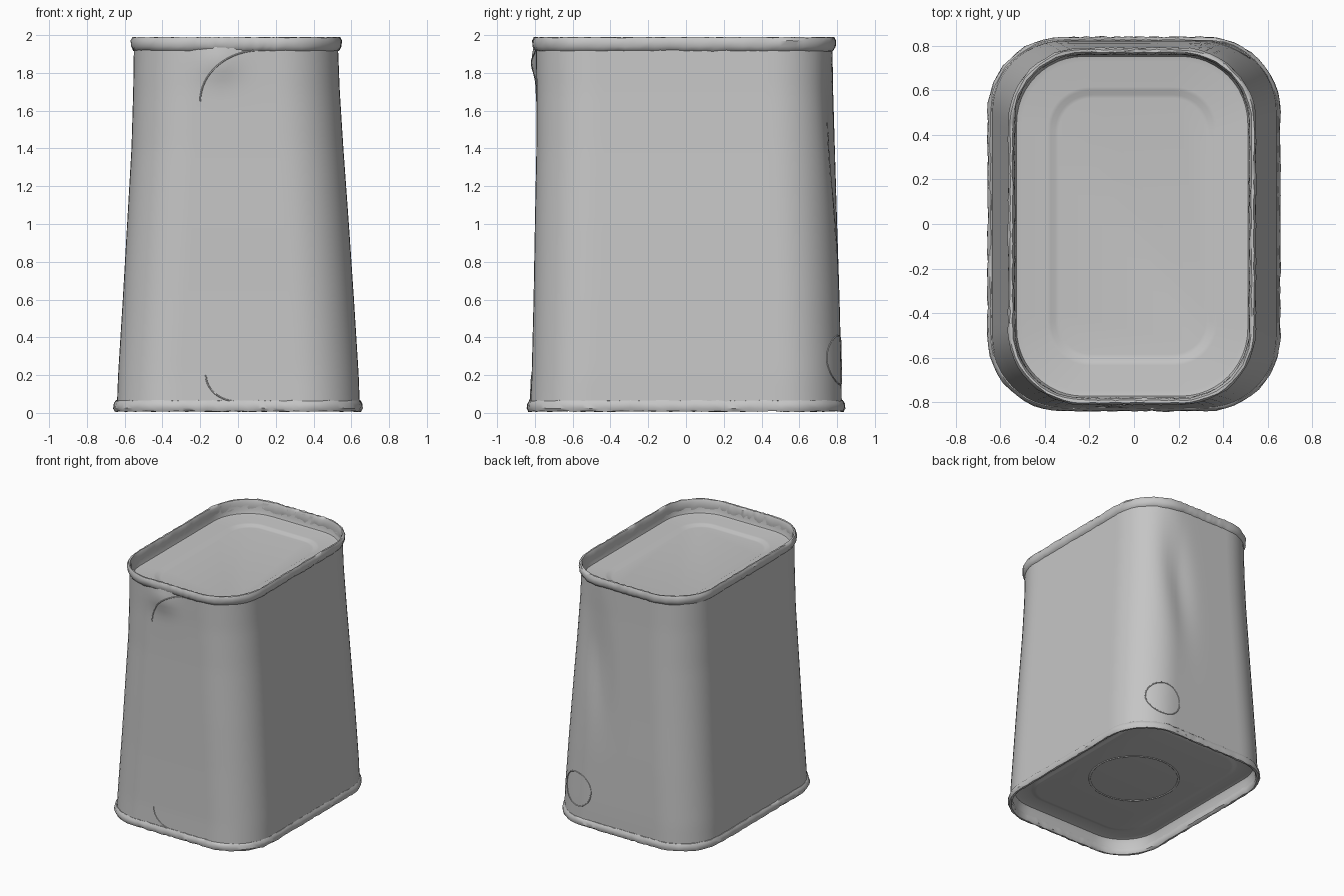
import bpy, bmesh, math, random
from mathutils import Vector

if "Cube" in bpy.data.objects:
    bpy.data.objects.remove(bpy.data.objects["Cube"])

random.seed(4)
grey = bpy.data.materials.new("tin grey")
grey.diffuse_color = (0.56, 0.56, 0.56, 1)
grey.use_nodes = True
grey.node_tree.nodes["Principled BSDF"].inputs["Base Color"].default_value = grey.diffuse_color


def finish(name, bm, angle=40):
    bmesh.ops.recalc_face_normals(bm, faces=bm.faces)
    me = bpy.data.meshes.new(name)
    bm.to_mesh(me)
    bm.free()
    me.materials.append(grey)
    ob = bpy.data.objects.new(name, me)
    bpy.context.collection.objects.link(ob)
    bpy.ops.object.select_all(action='DESELECT')
    ob.select_set(True)
    bpy.context.view_layer.objects.active = ob
    bpy.ops.object.shade_smooth_by_angle(angle=math.radians(angle))
    return ob


def rounded_ring(hx, hy, r, z, cx=0, cy=0, arc=12, sx=24, sy=24):
    """Rounded rectangle with evenly divided straight sides."""
    corners = [(1, 1), (-1, 1), (-1, -1), (1, -1)]
    pts = []
    for i, (ax, ay) in enumerate(corners):
        ox, oy = ax * (hx - r), ay * (hy - r)
        for k in range(arc + 1):
            a = math.radians(90) * (i + k / arc)
            pts.append(Vector((cx + ox + r * math.cos(a), cy + oy + r * math.sin(a), z)))
        bx, by = corners[(i + 1) % 4]
        n = sx if i % 2 == 0 else sy
        a = math.radians(90) * (i + 1)
        p = pts[-1].copy()
        q = Vector((cx + bx * (hx - r) + r * math.cos(a), cy + by * (hy - r) + r * math.sin(a), z))
        pts += [p.lerp(q, k / n) for k in range(1, n)]
    return pts


def loft(name, rings, close=False, cap=False, wobble=0, shape=None):
    bm = bmesh.new()
    rows = []
    for ring in rings:
        row = []
        for p in ring:
            p = shape(p) if shape else p
            d = Vector([random.uniform(-wobble, wobble) for _ in range(3)])
            row.append(bm.verts.new(p + d))
        rows.append(row)
    n = len(rows[0])
    pairs = list(zip(rows, rows[1:])) + ([(rows[-1], rows[0])] if close else [])
    for a, b in pairs:
        for i in range(n):
            j = (i + 1) % n
            bm.faces.new((a[i], a[j], b[j], b[i]))
    if cap:
        bm.faces.new(rows[-1])
    return finish(name, bm)


def tube(name, pts, radius, closed=False):
    cu = bpy.data.curves.new(name, 'CURVE')
    cu.dimensions = '3D'
    cu.bevel_depth = radius
    cu.bevel_resolution = 2
    sp = cu.splines.new('POLY')
    sp.points.add(len(pts) - 1)
    for s, p in zip(sp.points, pts):
        s.co = (*p, 1)
    sp.use_cyclic_u = closed
    cu.materials.append(grey)
    ob = bpy.data.objects.new(name, cu)
    bpy.context.collection.objects.link(ob)


# Body section sizes: z, half x, half y, corner radius, x centre, y centre
SECTIONS = [(0.04, 0.643, 0.825, 0.32, 0.002, 0), (0.2, 0.637, 0.82, 0.32, 0.002, 0.003),
            (0.6, 0.612, 0.81, 0.32, 0.002, 0.003), (1.0, 0.587, 0.80, 0.32, 0, 0),
            (1.4, 0.561, 0.79, 0.32, -0.003, -0.002), (1.7, 0.547, 0.785, 0.32, -0.008, -0.006),
            (1.95, 0.54, 0.785, 0.32, -0.011, -0.01)]


def section(z):
    for a, b in zip(SECTIONS, SECTIONS[1:]):
        if z <= b[0]:
            t = (z - a[0]) / (b[0] - a[0])
            return [u + (v - u) * t for u, v in zip(a, b)]
    return SECTIONS[-1]


def bump(v, centre, width):
    return math.exp(-((v - centre) / width) ** 2)


def dent(p):
    """Soft hollow in the back and a raised seam end on the front."""
    p = p.copy()
    if p.y > 0.5:
        p.y -= 0.03 * bump(p.x, 0.25 - 0.1 * (1.4 - p.z), 0.11) * bump(p.z, 1.4, 0.45)
    elif p.y < -0.5:
        p.y -= 0.025 * bump(p.x, -0.1, 0.11) * bump(p.z, 1.86, 0.09)
    return p


body_rings = []
for k in range(41):
    z, hx, hy, r, cx, cy = section(0.04 + 1.91 * k / 40)
    body_rings.append(rounded_ring(hx, hy, r, z, cx, cy))
loft("body", body_rings, shape=dent)


# Rolled rims: (outward offset, z) loops
def rim(name, hx, hy, r, cx, cy, profile):
    loft(name, [rounded_ring(hx + o, hy + o, r + o, z, cx, cy) for o, z in profile],
         close=True, wobble=0.003)


rim("top_rim", 0.54, 0.785, 0.32, -0.009, -0.01,
    [(-0.012, 1.91), (0.004, 1.92), (0.015, 1.94), (0.017, 1.97), (0.008, 1.988),
     (-0.003, 1.988), (-0.012, 1.97), (-0.014, 1.93)])
rim("bottom_rim", 0.642, 0.825, 0.32, 0, 0,
    [(-0.012, 0.065), (0.003, 0.065), (0.013, 0.05), (0.016, 0.025), (0.008, 0.008),
     (-0.006, 0.008), (-0.016, 0.02), (-0.018, 0.05)])


# Sunken lid and base, each with a stepped centre panel
def panel(name, hx, hy, r, cx, cy, profile):
    loft(name, [rounded_ring(hx - o, hy - o, max(r - o * 0.8, 0.08), z, cx, cy)
                for o, z in profile], cap=True)


panel("lid", 0.531, 0.775, 0.31, -0.008, -0.01,
      [(0, 1.97), (0.004, 1.91), (0.012, 1.885), (0.035, 1.88), (0.15, 1.88),
       (0.165, 1.877), (0.185, 1.867), (0.2, 1.865)])
panel("base", 0.63, 0.812, 0.31, 0, 0,
      [(0, 0.02), (0.005, 0.09), (0.016, 0.118), (0.04, 0.125), (0.12, 0.125),
       (0.135, 0.123), (0.15, 0.117), (0.165, 0.115)])

# Pressed ring in the base
tube("base_ring", [(0.32 * math.cos(a), 0.32 * math.sin(a), 0.118)
                   for a in [math.tau * k / 48 for k in range(48)]], 0.008, True)


# Point on the outside of the body, on the front (-1) or back (1)
def on_wall(x, z, side):
    _, hx, hy, r, cx, cy = section(z)
    over = max(abs(x - cx) - (hx - r), 0)
    y = hy - r + math.sqrt(max(r * r - over * over, 0))
    return dent(Vector((x, cy + side * y, z)))


# Small round seal on the back
tube("back_seal", [on_wall(0.39 + 0.13 * math.cos(a), 0.28 + 0.13 * math.sin(a), 1)
                   for a in [math.tau * k / 40 for k in range(40)]], 0.004, True)

# Curled seam ends on the front
tube("upper_seam", [on_wall(0.12 - 0.32 * math.cos(a), 1.65 + 0.27 * math.sin(a), -1)
                    for a in [math.pi / 2 * k / 16 for k in range(17)]], 0.004)
tube("lower_seam", [on_wall(0.0 - 0.17 * math.cos(a), 0.2 - 0.14 * math.sin(a), -1)
                    for a in [math.pi / 2 * k / 12 for k in range(13)]], 0.004)
